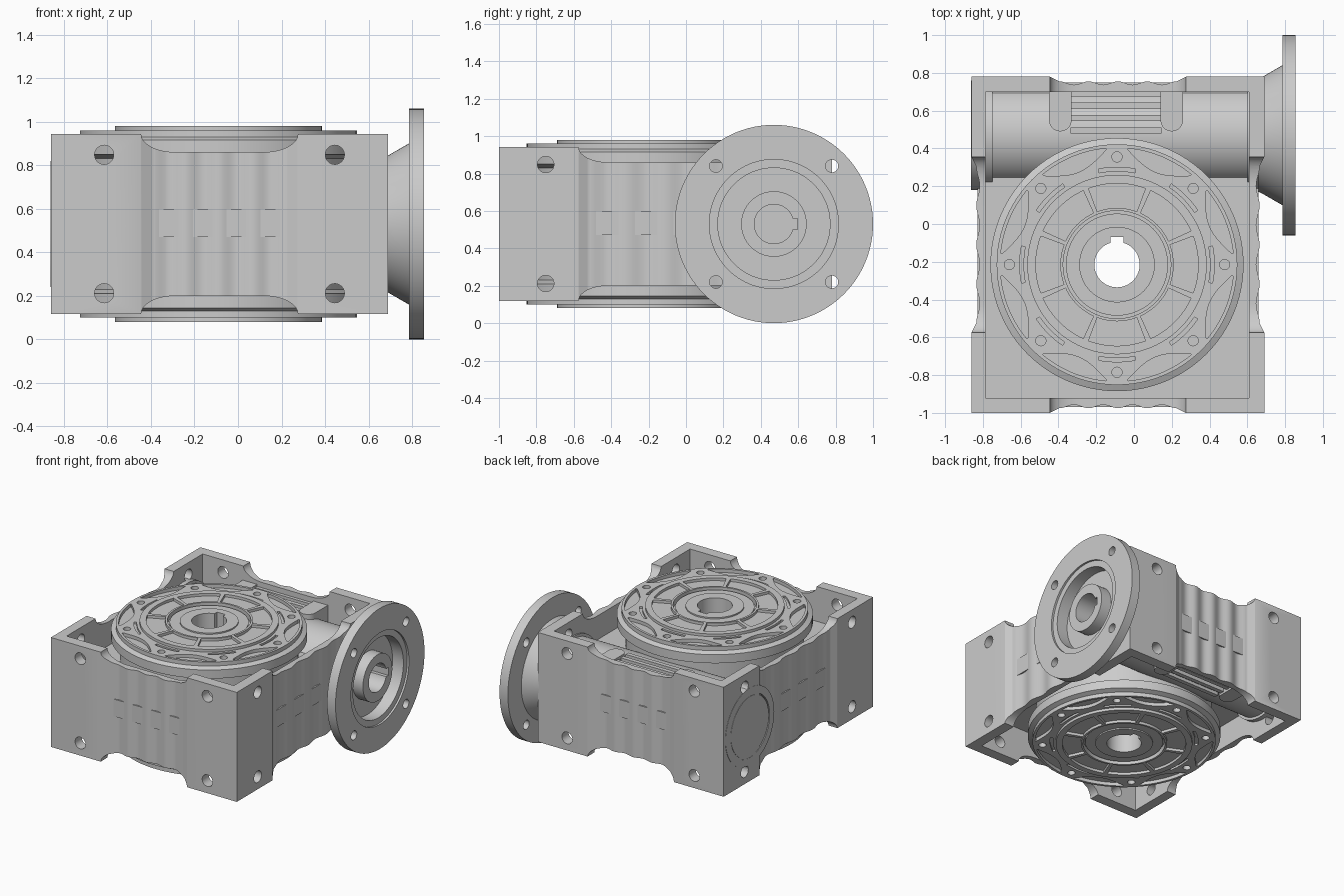
import bpy, bmesh
from math import sin, cos, pi, radians
from mathutils import Vector

if "Cube" in bpy.data.objects:
    bpy.data.objects.remove(bpy.data.objects["Cube"])

ZC = 0.53                      # mid-height, everything mirrors about it
GX, GY = -0.09, -0.215         # gear axis (vertical)
WY = 0.47                      # worm axis (along x)
X0, X1, Y0, Y1, H = -0.86, 0.69, -1.0, 0.78, 0.4125
MX, MY = (X0 + X1) / 2, (Y0 + Y1) / 2
AXES = {'z': lambda u, v, w: (u, v, w), 'x': lambda u, v, w: (w, u, v), 'y': lambda u, v, w: (u, w, v)}


def finish(name, bm):
    bmesh.ops.remove_doubles(bm, verts=bm.verts, dist=1e-5)
    bmesh.ops.recalc_face_normals(bm, faces=bm.faces)
    me = bpy.data.meshes.new(name)
    bm.to_mesh(me)
    bm.free()
    ob = bpy.data.objects.new(name, me)
    bpy.context.collection.objects.link(ob)
    return ob


def activate(ob):
    bpy.ops.object.select_all(action='DESELECT')
    ob.select_set(True)
    bpy.context.view_layer.objects.active = ob


def smooth(ob):
    activate(ob)
    bpy.ops.object.shade_smooth_by_angle(angle=radians(30))


def prisms(name, items):
    """items: (2D points, low, high, axis)"""
    bm = bmesh.new()
    for pts, lo, hi, ax in items:
        a = [bm.verts.new(AXES[ax](u, v, lo)) for u, v in pts]
        b = [bm.verts.new(AXES[ax](u, v, hi)) for u, v in pts]
        n = len(pts)
        bm.faces.new(a)
        bm.faces.new(b)
        for i in range(n):
            j = (i + 1) % n
            bm.faces.new((a[i], a[j], b[j], b[i]))
    return finish(name, bm)


def lathe(name, prof, ax, cu, cv, cw=0, wrap=False, n=96):
    """prof: (radius, height along axis)"""
    bm = bmesh.new()
    rings = []
    for k in range(n):
        t = 2 * pi * k / n
        rings.append([bm.verts.new(AXES[ax](cu + r * cos(t), cv + r * sin(t), cw + h)) for r, h in prof])
    for k in range(n):
        a, b = rings[k], rings[(k + 1) % n]
        for i in range(len(prof) if wrap else len(prof) - 1):
            j = (i + 1) % len(prof)
            bm.faces.new((a[i], a[j], b[j], b[i]))
    return finish(name, bm)


def cut(ob, items):
    tool = prisms("cutter", items)
    tool.hide_render = True
    m = ob.modifiers.new("cut", 'BOOLEAN')
    m.operation, m.solver, m.object = 'DIFFERENCE', 'EXACT', tool
    activate(ob)
    bpy.ops.object.modifier_apply(modifier=m.name)
    bpy.data.objects.remove(tool)


def rect(u0, u1, v0, v1):
    return [(u0, v0), (u1, v0), (u1, v1), (u0, v1)]


def circle(cu, cv, r, n=24):
    return [(cu + r * cos(2 * pi * i / n), cv + r * sin(2 * pi * i / n)) for i in range(n)]


# Square body: outline with recessed, rippled waists on all four sides
corners = [Vector(c) for c in ((X0, Y0), (X1, Y0), (X1, Y1), (X0, Y1))]
outline = []
for i, p in enumerate(corners):
    q = corners[(i + 1) % 4]
    d = (q - p).normalized()
    inward, mid = Vector((-d.y, d.x)), (p + q) / 2
    W = 0.36 if i % 2 == 0 else 0.465
    outline += [p, mid - d * W]
    for k in range(49):
        t = k / 48
        outline.append(mid + d * (W - 0.05) * (2 * t - 1) + inward * (0.034 - 0.009 * cos(8 * pi * t)))
    outline.append(mid + d * W)
body = prisms("body_case", [([tuple(p) for p in outline], ZC - H, ZC + H, 'z')])

# Open pockets above and below the mid web, and clearance for the shaft
inner = rect(-0.785, 0.61, -0.92, 0.70)
cut(body, [(inner, ZC + 0.15, 1.3, 'z'), (inner, -0.3, ZC - 0.15, 'z')])
cut(body, [(circle(GX, GY, 0.3, 48), 0, 1.1, 'z')])


# Curved dips in the wall edges
def dip(c, W, s):
    arc = [(-W + 0.16 - 0.16 * cos(t), H - 0.0825 * sin(t)) for t in [pi / 2 * k / 10 for k in range(11)]]
    half = [(-W, 0.6)] + arc
    return [(c + u, ZC + s * h) for u, h in half + [(-u, h) for u, h in reversed(half)]]


cut(body, [(dip(MX, 0.36, s), -1.2, 1.0, 'y') for s in (1, -1)])
cut(body, [(dip(MY, 0.465, s), -1.1, 0.9, 'x') for s in (1, -1)])

# Mounting holes through every wall
holes = []
for s in (1, -1):
    z = ZC + s * 0.318
    for e in (1, -1):
        hx, hy = circle(MX + e * 0.53, z, 0.044), circle(MY + e * 0.64, z, 0.044)
        holes += [(hx, -1.1, -0.88, 'y'), (hx, 0.68, 0.9, 'y'), (hy, -0.95, -0.77, 'x'), (hy, 0.59, 0.8, 'x')]
cut(body, holes)
smooth(body)

# Horizontal side ribs crossing the ripples
zr = (ZC - 0.06, ZC + 0.07)
prisms("side_ribs", [
    (rect(MX - 0.3, MX + 0.3, Y0 + 0.032, Y0 + 0.07), *zr, 'z'),
    (rect(MX - 0.3, MX + 0.3, Y1 - 0.07, Y1 - 0.032), *zr, 'z'),
    (rect(X0 + 0.032, X0 + 0.07, MY - 0.41, MY + 0.41), *zr, 'z'),
    (rect(X1 - 0.07, X1 - 0.032, MY - 0.41, MY + 0.41), *zr, 'z')])

# Gear housing with stepped covers on both faces
top = [(0.12, 0.445), (0.20, 0.445), (0.20, 0.435), (0.27, 0.435), (0.27, 0.41), (0.285, 0.41), (0.285, 0.45),
       (0.475, 0.45), (0.475, 0.43), (0.637, 0.43), (0.637, 0.40), (0.67, 0.385), (0.67, 0.32), (0.61, 0.30)]
gear = lathe("gear_housing", top + [(r, -h) for r, h in reversed(top)], 'z', GX, GY, ZC, wrap=True)


def polar(r, a):
    return (GX + r * cos(a), GY + r * sin(a))


def sector(a, half, r0, r1, bow=0.0, n=12):
    ts = [2 * k / n - 1 for k in range(n + 1)]
    return ([polar(r1, a + half * t) for t in ts] +
            [polar(r0 + bow * t * t, a + half * t) for t in reversed(ts)])


pockets = []
for k in range(8):
    a = k * pi / 4
    shapes = [(sector(a, radians(20.5), 0.30, 0.43), 0.43),               # ring windows
              (sector(a, radians(11), 0.495, 0.515), 0.415),              # short arcs
              (sector(a + pi / 8, radians(17), 0.53, 0.618, 0.08), 0.405),  # crescents
              (circle(*polar(0.57, a), 0.027, 16), 0.36)]                 # bolt holes
    for pts, h in shapes:
        pockets += [(pts, ZC + h, 1.2, 'z'), (pts, -0.2, ZC - h, 'z')]
cut(gear, pockets)
cut(gear, [(rect(GX - 0.035, GX + 0.035, GY + 0.05, GY + 0.145), -0.2, 1.3, 'z')])
smooth(gear)

# Worm tube and its end bosses
smooth(lathe("worm_tube", [(0, -0.80), (0.27, -0.80), (0.27, 0.62), (0, 0.62)], 'x', WY, ZC))
smooth(lathe("end_cap", [(0, -0.75), (0.29, -0.75), (0.29, -0.862), (0.235, -0.862), (0.235, -0.845),
                         (0.225, -0.845), (0.225, -0.862), (0, -0.862)], 'x', WY, ZC))
smooth(lathe("input_boss", [(0, 0.60), (0.29, 0.60), (0.29, 0.692), (0, 0.692)], 'x', WY, ZC))

# Input flange with cone neck, recess, hub and keyed bore
flange = lathe("input_flange", [(0, 0.66), (0.30, 0.66), (0.315, 0.69), (0.37, 0.785), (0.53, 0.785), (0.53, 0.855),
                                (0.345, 0.855), (0.345, 0.84), (0.30, 0.84), (0.30, 0.75), (0.175, 0.75),
                                (0.175, 0.835), (0.105, 0.835), (0.105, 0.68), (0, 0.68)], 'x', WY, ZC)
cut(flange, [(circle(WY + a * 0.31, ZC + b * 0.31, 0.034), 0.7, 1.0, 'x') for a in (1, -1) for b in (1, -1)])
cut(flange, [(rect(WY + 0.05, WY + 0.127, ZC - 0.03, ZC + 0.03), 0.69, 1.0, 'x')])
smooth(flange)

# Rear lugs and cooling fins over the worm tube, both faces
lugs, fins = [], []
for s in (1, -1):
    lo, hi, fin = ZC + s * 0.14, ZC + s * 0.305, ZC + s * 0.29
    for cx in (MX - 0.305, MX + 0.285):
        pts = [(cx + 0.06, 0.71), (cx - 0.06, 0.71)]
        pts += [(cx + 0.06 * cos(t), 0.55 + 0.06 * sin(t)) for t in [pi + pi * k / 10 for k in range(11)]]
        lugs.append((pts, lo, hi, 'z'))
    for y in (0.48, 0.545, 0.61, 0.675):
        fins.append((rect(MX - 0.25, MX + 0.23, y, y + 0.032), lo, fin, 'z'))
smooth(prisms("rear_lugs", lugs))
prisms("cooling_fins", fins)
